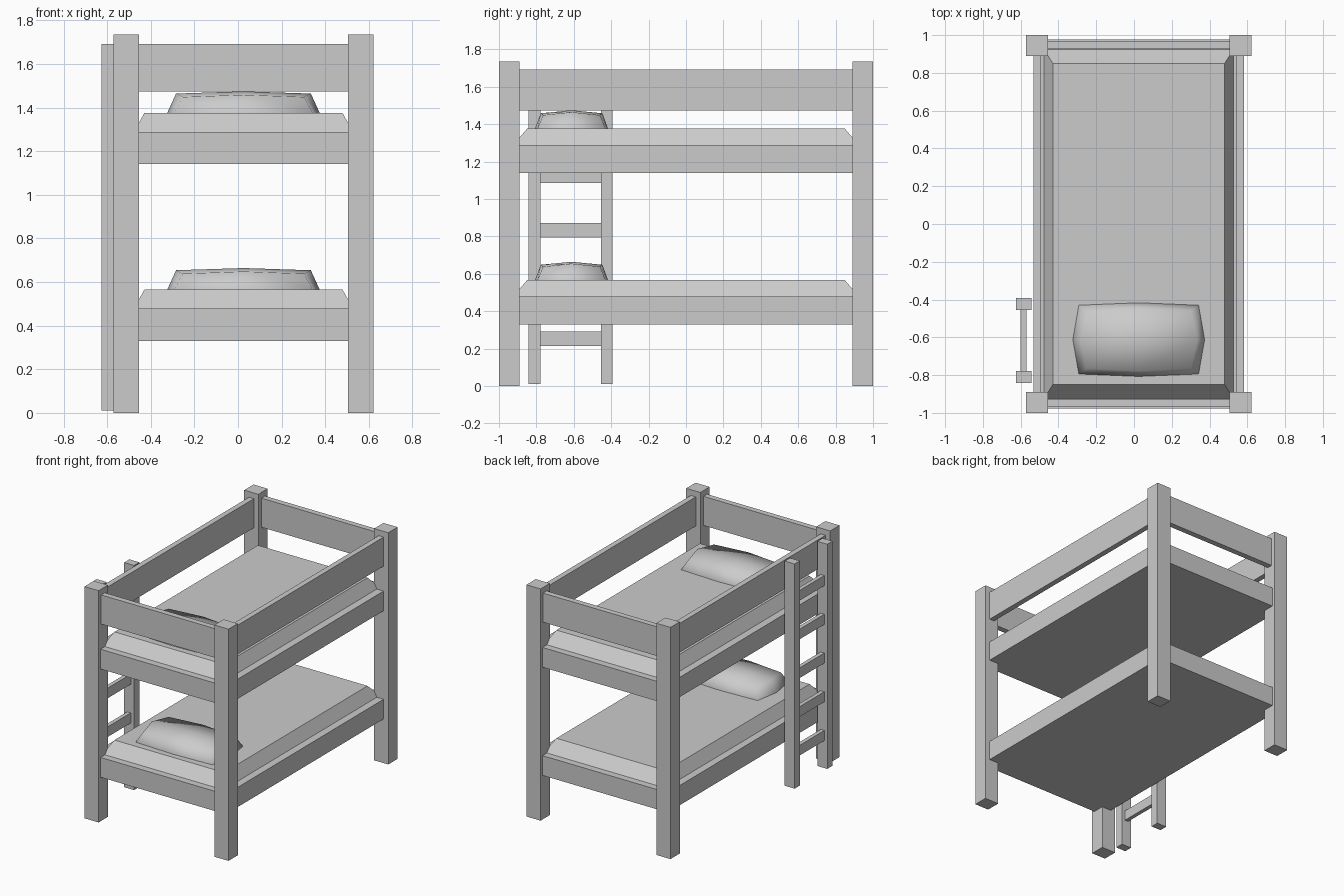
import bpy, bmesh

if "Cube" in bpy.data.objects:
    bpy.data.objects.remove(bpy.data.objects["Cube"])

CX = 0.025  # bed centre line; the ladder sits outside it on the left


def finish(bm, name):
    bmesh.ops.recalc_face_normals(bm, faces=bm.faces)
    me = bpy.data.meshes.new(name)
    bm.to_mesh(me)
    bm.free()
    ob = bpy.data.objects.new(name, me)
    bpy.context.collection.objects.link(ob)
    return ob


def box(name, x, y, z, inset=(0, 0)):
    """Box from ranges; the top can be inset to make sloping sides."""
    bm = bmesh.new()
    bmesh.ops.create_cube(bm, size=2)
    for v in bm.verts:
        top = v.co.z > 0
        half = [(r[1] - r[0]) / 2 - (i if top else 0) for r, i in zip((x, y), inset)]
        v.co = (sum(x) / 2 + v.co.x * half[0],
                sum(y) / 2 + v.co.y * half[1], z[1] if top else z[0])
    return finish(bm, name)


def pillow(name, z0):
    """Low cushion: barrel outline, domed top, widest where it meets the mattress."""
    bm = bmesh.new()
    bmesh.ops.create_cube(bm, size=2)
    bmesh.ops.subdivide_edges(bm, edges=bm.edges[:], cuts=1, use_grid_fill=True)
    for v in bm.verts:
        x, y, z = (round(c) for c in v.co)
        hx = 0.349 if y == 0 else 0.317
        hy = 0.195 if x == 0 else 0.182
        if z == 1:
            hx, hy = hx - 0.04, hy - 0.03
            h = 0.098 - 0.01 * abs(x) - 0.016 * abs(y)
        else:
            h = 0.0 if z == 0 else -0.02
        v.co = (CX + x * hx, -0.612 + y * hy, z0 + h)
    for f in bm.faces:
        f.smooth = True
    return finish(bm, name)


# Corner posts
for sx, side in ((-1, "left"), (1, "right")):
    for sy, end in ((-1, "front"), (1, "back")):
        px, py = CX + sx * 0.538, sy * 0.945
        box(f"{end}_{side}_post", (px - 0.0585, px + 0.0585),
            (py - 0.055, py + 0.055), (0, 1.735))

# Bunks: solid frame, mattress with sloping sides, pillow
for level, z in (("lower", 0.33), ("upper", 1.14)):
    box(f"{level}_bed_frame", (CX - 0.558, CX + 0.558), (-0.977, 0.977), (z, z + 0.148))
    box(f"{level}_mattress", (CX - 0.502, CX + 0.502), (-0.925, 0.925),
        (z + 0.148, z + 0.236), (0.048, 0.076))
    pillow(f"{level}_pillow", z + 0.236)

# Guard rails around the upper bunk
RAIL = (1.474, 1.692)
for s, side, end in ((-1, "left", "front"), (1, "right", "back")):
    a, b = sorted((s * 0.517, s * 0.558))
    box(f"{side}_guard_rail", (CX + a, CX + b), (-0.93, 0.93), RAIL)
    box(f"{end}_guard_rail", (CX - 0.52, CX + 0.52), sorted((s * 0.927, s * 0.97)), RAIL)

# Ladder on the left side
for y, end in ((-0.81, "front"), (-0.423, "back")):
    box(f"ladder_{end}_stile", (-0.625, -0.543), (y - 0.031, y + 0.031), (0.01, 1.692))
for i in range(5):
    z = 0.253 + i * 0.29
    box(f"ladder_rung_{i + 1}", (-0.6, -0.57), (-0.785, -0.448), (z - 0.038, z + 0.038))
